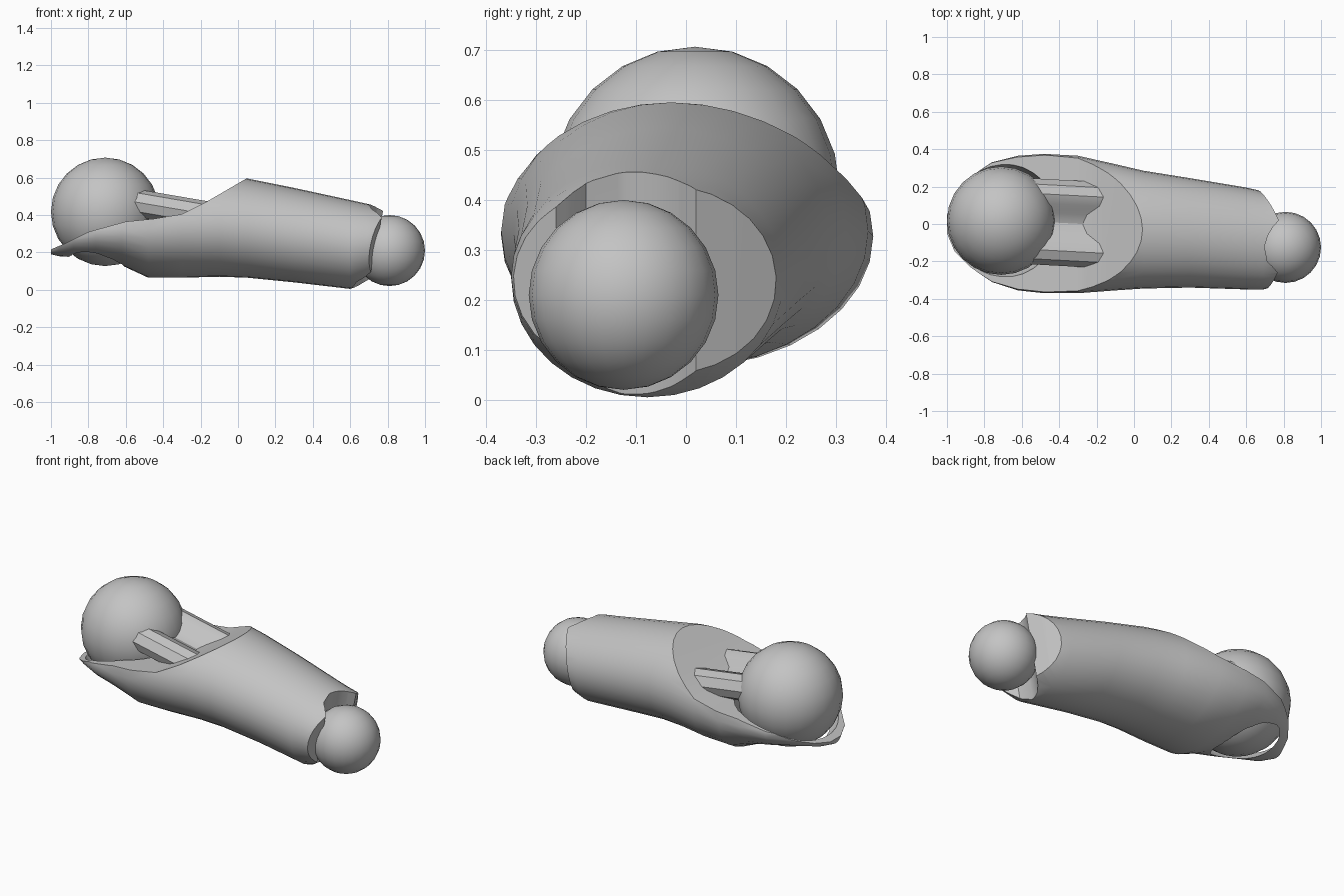
import bpy, bmesh, math
from mathutils import Vector

cube = bpy.data.objects.get("Cube")
if cube:
    bpy.data.objects.remove(cube, do_unlink=True)

grey = bpy.data.materials.new("light grey")
grey.use_nodes = True
colour = (0.55, 0.55, 0.55, 1)
grey.diffuse_color = colour
grey.node_tree.nodes["Principled BSDF"].inputs["Base Color"].default_value = colour


def finish(name, bm):
    bmesh.ops.recalc_face_normals(bm, faces=bm.faces)
    mesh = bpy.data.meshes.new(name)
    bm.to_mesh(mesh)
    bm.free()
    mesh.materials.append(grey)
    obj = bpy.data.objects.new(name, mesh)
    bpy.context.collection.objects.link(obj)
    return obj


def loft(name, rings):
    """Closed solid through a list of rings with equal point counts."""
    bm = bmesh.new()
    rows = [[bm.verts.new(p) for p in ring] for ring in rings]
    n = len(rows[0])
    for a, b in zip(rows, rows[1:]):
        for i in range(n):
            j = (i + 1) % n
            bm.faces.new((a[i], a[j], b[j], b[i]))
    bm.faces.new(rows[0])
    bm.faces.new(rows[-1])
    return finish(name, bm)


def ball(name, centre, radius, segments=24):
    bm = bmesh.new()
    bmesh.ops.create_uvsphere(bm, u_segments=segments, v_segments=segments // 2, radius=radius)
    bmesh.ops.translate(bm, verts=bm.verts, vec=centre)
    return finish(name, bm)


def select(obj):
    bpy.ops.object.select_all(action="DESELECT")
    obj.select_set(True)
    bpy.context.view_layer.objects.active = obj


def cut(target, cutter):
    cutter.hide_render = True
    mod = target.modifiers.new("cut", "BOOLEAN")
    mod.operation = "DIFFERENCE"
    mod.solver = "EXACT"
    mod.object = cutter
    select(target)
    bpy.ops.object.modifier_apply(modifier=mod.name)
    bpy.data.objects.remove(cutter, do_unlink=True)


# Sleeve sections: x, right edge, left edge, bottom, top
sections = [
    (-1.0, -0.05, 0.05, 0.19, 0.25),
    (-0.96, -0.15, 0.15, 0.18, 0.32),
    (-0.88, -0.23, 0.25, 0.175, 0.40),
    (-0.76, -0.31, 0.33, 0.16, 0.46),
    (-0.62, -0.355, 0.365, 0.13, 0.52),
    (-0.48, -0.37, 0.375, 0.065, 0.59),
    (-0.3, -0.37, 0.365, 0.065, 0.61),
    (-0.1, -0.355, 0.32, 0.07, 0.61),
    (0.05, -0.345, 0.285, 0.065, 0.595),
    (0.3, -0.34, 0.245, 0.04, 0.545),
    (0.6, -0.35, 0.195, 0.005, 0.48),
    (0.69, -0.35, 0.175, 0.035, 0.46),
    (0.82, -0.32, 0.15, 0.08, 0.43),
]
rings = []
for x, y0, y1, z0, z1 in sections:
    ring = []
    for i in range(32):
        t = math.tau * i / 32
        ring.append((x, (y0 + y1) / 2 + (y1 - y0) / 2 * math.cos(t),
                     (z0 + z1) / 2 + (z1 - z0) / 2 * math.sin(t)))
    rings.append(ring)
sleeve = loft("sleeve", rings)

# Scooped opening on top
scoop = [(0.05, 0.598), (-0.17, 0.47), (-0.3, 0.405), (-0.45, 0.38), (-0.6, 0.365),
         (-0.8, 0.31), (-0.92, 0.25), (-1.05, 0.195), (-1.05, 0.9), (0.05, 0.9)]
cut(sleeve, loft("scoop_cutter", [[(x, y, z) for x, z in scoop] for y in (-0.6, 0.6)]))

# Round socket, breaking through underneath
big_centre = Vector((-0.71, 0.018, 0.417))
cut(sleeve, ball("socket_cutter", big_centre, 0.312, 32))

# Slanted lower end with a notch for the small ball
end = [(0.68, 0.2), (0.73, 0.1), (0.765, 0.02), (0.73, -0.015), (0.70, -0.06), (0.68, -0.12),
       (0.70, -0.2), (0.735, -0.23), (0.765, -0.26), (0.715, -0.4), (1.2, -0.4), (1.2, 0.2)]
cut(sleeve, loft("end_cutter", [[(x + (z - 0.37) * 0.2, y, z) for x, y in end]
                                for z in (-0.2, 0.8)]))

# Twin rods joined by a web
half = [(0.05, -0.06), (0.1, -0.015), (0.15, 0), (0.2, -0.02), (0.23, -0.07),
        (0.215, -0.12), (0.17, -0.15), (0.1, -0.135)]
outline = [(0, -0.075)] + half + [(0, -0.13)] + [(-y, z) for y, z in reversed(half)]
rods = loft("twin_rods", [[(x, y + dy, z + top) for y, z in outline]
                          for x, dy, top in ((-0.65, 0.02, 0.557), (0, -0.015, 0.446))])

# Joint balls
upper_ball = ball("upper_ball", big_centre, 0.29)
lower_ball = ball("lower_ball", Vector((0.81, -0.125, 0.21)), 0.19)

for obj in (sleeve, rods, upper_ball, lower_ball):
    select(obj)
    bpy.ops.object.shade_smooth_by_angle(angle=math.radians(32))
